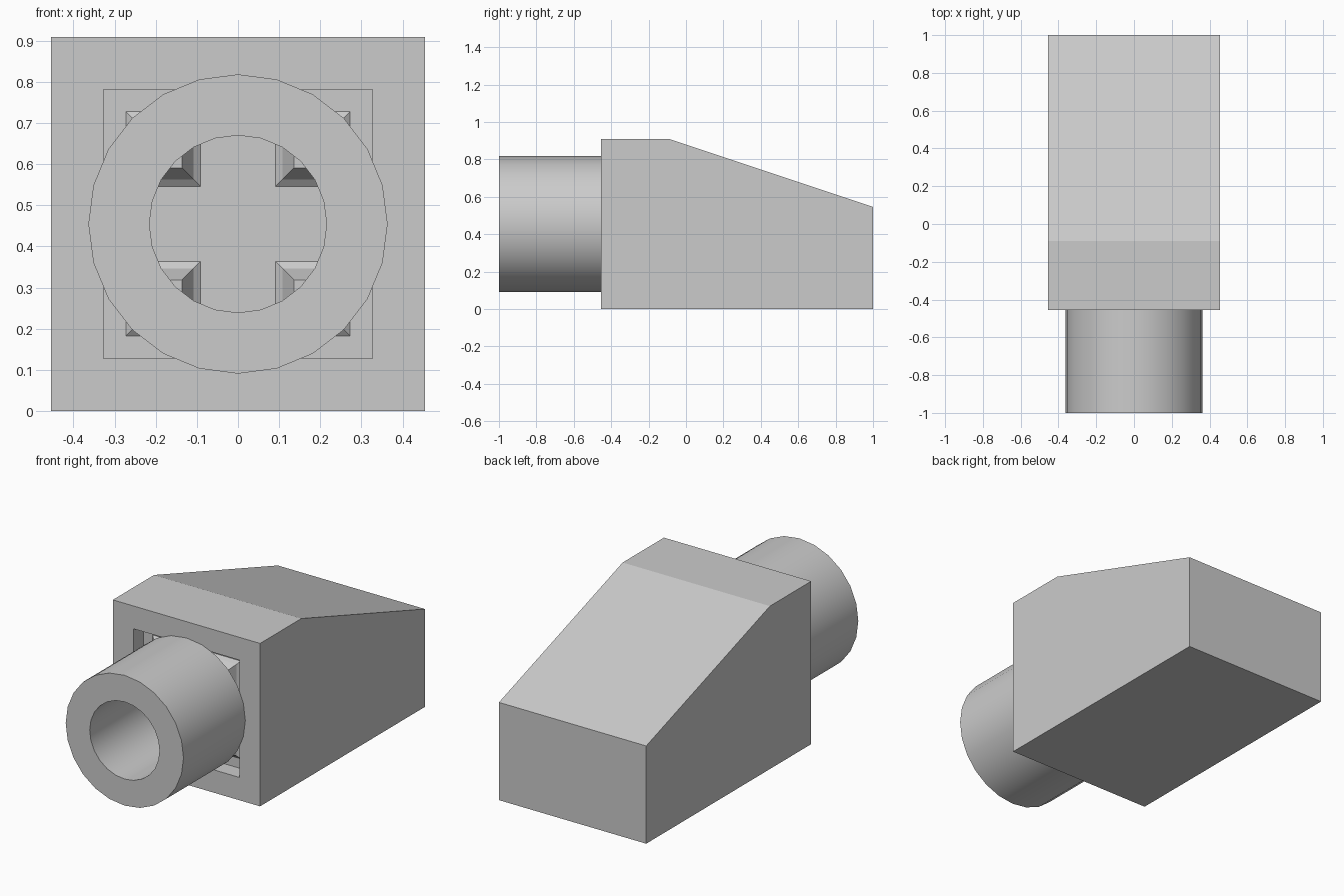
import bpy, bmesh, math
from mathutils import Vector

if "Cube" in bpy.data.objects:
    bpy.data.objects.remove(bpy.data.objects["Cube"])

U = 1 / 11          # base grid unit
CZ = 5 * U          # height of the pipe axis
FRONT = -5 * U      # y of the body's front face
DEPTH = 1.0 * U     # recess depth


def make_object(name, bm):
    bmesh.ops.recalc_face_normals(bm, faces=bm.faces[:])
    mesh = bpy.data.meshes.new(name)
    bm.to_mesh(mesh)
    bm.free()
    obj = bpy.data.objects.new(name, mesh)
    bpy.context.collection.objects.link(obj)
    return obj


def bridge(bm, a, b):
    n = len(a)
    for i in range(n):
        j = (i + 1) % n
        bm.faces.new((a[i], a[j], b[j], b[i]))


# Body: side profile extruded across x, with a square recess in the front
bm = bmesh.new()
profile = [(FRONT, 0), (1, 0), (1, 6 * U), (-U, 10 * U), (FRONT, 10 * U)]
left = [bm.verts.new((-5 * U, y, z)) for y, z in profile]
right = [bm.verts.new((5 * U, y, z)) for y, z in profile]
bm.faces.new(left)
bm.faces.new(right)
bridge(bm, left, right)
bmesh.ops.recalc_face_normals(bm, faces=bm.faces[:])
front = min(bm.faces, key=lambda f: f.calc_center_median().y)
bmesh.ops.inset_region(bm, faces=[front], thickness=1.4 * U, use_even_offset=True)
pocket = bmesh.ops.extrude_discrete_faces(bm, faces=[front])["faces"][0]
bmesh.ops.translate(bm, verts=pocket.verts[:], vec=Vector((0, DEPTH, 0)))
make_object("body", bm)

# Pipe: 24-sided tube reaching from the front face forward
bm = bmesh.new()
rings = []
for r, y in [(4 * U, -1), (4 * U, FRONT), (2.37 * U, FRONT), (2.37 * U, -1)]:
    rings.append([bm.verts.new((r * math.sin(math.tau * i / 24), y,
                                CZ + r * math.cos(math.tau * i / 24)))
                  for i in range(24)])
for k in range(4):
    bridge(bm, rings[k], rings[(k + 1) % 4])
pipe = make_object("pipe", bm)
bpy.context.view_layer.objects.active = pipe
pipe.select_set(True)
bpy.ops.object.shade_smooth_by_angle(angle=math.radians(30))

# Studs: four stepped, tapering square blocks on the recess back wall
for side, sx in (("left", -1), ("right", 1)):
    for level, sz in (("lower", -1), ("upper", 1)):
        bm = bmesh.new()
        loops = []
        for half, y in [(U, FRONT + DEPTH), (0.81 * U, FRONT + 0.85 * DEPTH),
                        (0.5 * U, FRONT + 0.15 * DEPTH)]:
            loops.append([bm.verts.new((sx * 2 * U + half * a, y,
                                        CZ + sz * 2 * U + half * b))
                          for a, b in ((-1, -1), (1, -1), (1, 1), (-1, 1))])
        bridge(bm, loops[0], loops[1])
        bridge(bm, loops[1], loops[2])
        bm.faces.new(loops[0])
        bm.faces.new(loops[2])
        make_object(f"{level}_{side}_stud", bm)
